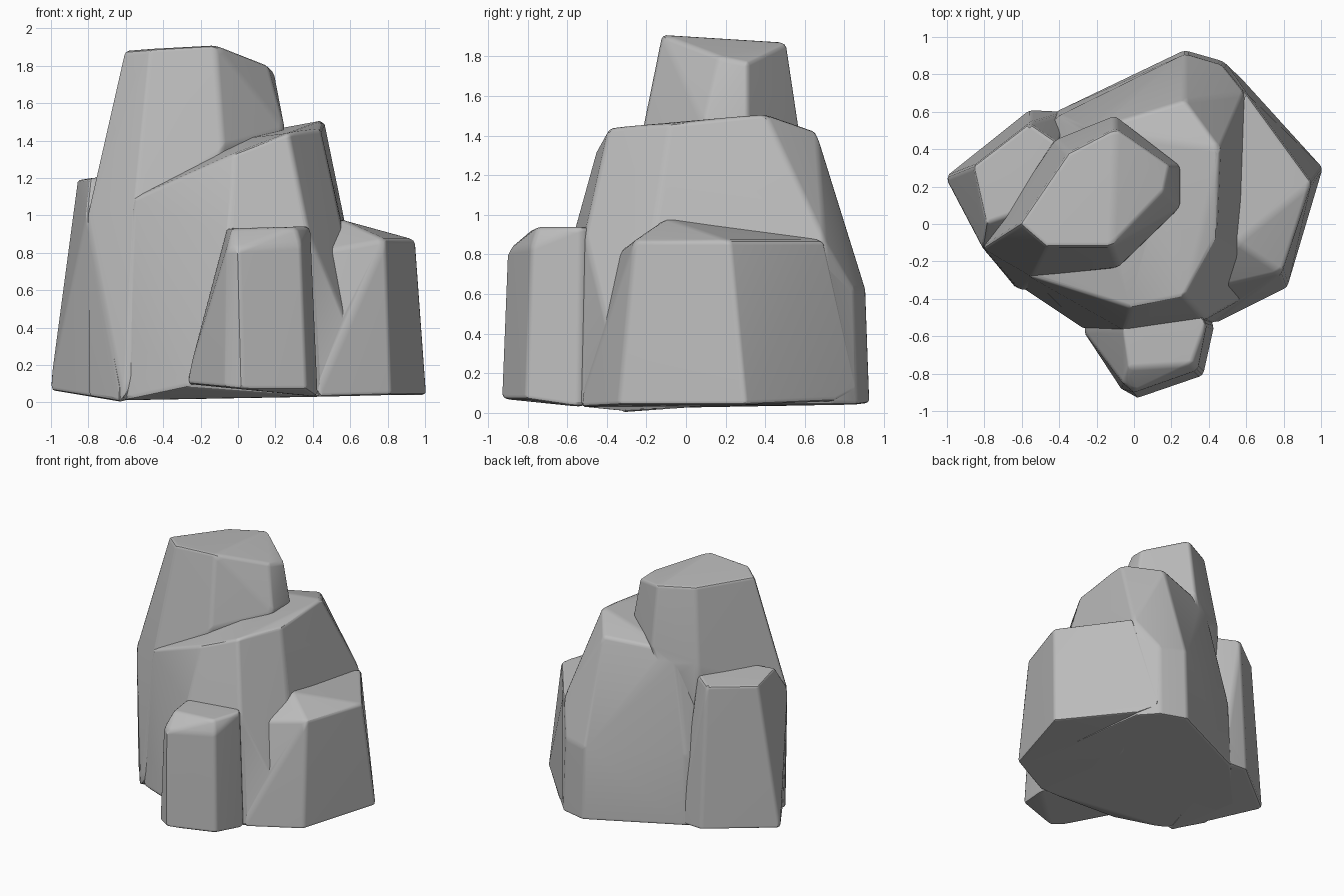
import bpy
import bmesh

cube = bpy.data.objects.get("Cube")
if cube:
    bpy.data.objects.remove(cube, do_unlink=True)

stone = bpy.data.materials.new("grey stone")
stone.use_nodes = True
GREY = (0.5, 0.5, 0.5, 1)
stone.diffuse_color = GREY
stone.node_tree.nodes["Principled BSDF"].inputs["Base Color"].default_value = GREY


def boulder(name, points, bevel=0.022):
    """Faceted chunk: hull of its corners with softened edges."""
    bm = bmesh.new()
    for p in points:
        bm.verts.new(p)
    hull = bmesh.ops.convex_hull(bm, input=bm.verts[:])
    loose = [v for v in bm.verts if not v.link_faces]
    bmesh.ops.delete(bm, geom=loose, context='VERTS')
    bmesh.ops.dissolve_limit(bm, angle_limit=0.1, verts=bm.verts[:], edges=bm.edges[:])
    bmesh.ops.recalc_face_normals(bm, faces=bm.faces[:])
    mesh = bpy.data.meshes.new(name)
    bm.to_mesh(mesh)
    bm.free()
    mesh.materials.append(stone)
    ob = bpy.data.objects.new(name, mesh)
    bpy.context.collection.objects.link(ob)
    mod = ob.modifiers.new("soft edges", 'BEVEL')
    mod.width = bevel
    mod.segments = 2
    mod.limit_method = 'ANGLE'
    mod.angle_limit = 0.2
    return ob


# Broad middle mass with the sloping shoulder
body = boulder("rock_body", [
    (-.6, -.34, .01), (-.27, -.56, .08), (.42, -.53, .03), (.75, -.3, .04),
    (.6, .74, .04), (.48, .87, .04), (.27, .93, .05), (-.42, .6, .06), (-.8, .2, .05),
    (-.05, -.57, .9), (.38, -.51, .9), (.57, -.1, .97), (.59, .7, .87),
    (.27, .91, .62), (.47, .85, .62), (-.4, .58, .62),
    (-.56, -.28, 1.09), (-.02, -.45, 1.33), (.27, -.39, 1.44), (.44, -.08, 1.46),
    (.46, .4, 1.51), (.27, .66, 1.42), (-.25, .5, 1.38), (-.6, .1, 1.1)])

# Tall peak, with its front left flank running down to the ground
peak = boulder("rock_peak", [
    (-.61, .0, 1.88), (-.47, -.12, 1.89), (-.12, -.12, 1.91), (.16, .17, 1.8),
    (.19, .31, 1.77), (-.1, .51, 1.87), (-.35, .38, 1.87),
    (.25, .09, 1.46), (.25, .31, 1.46), (-.1, .58, 1.4), (-.42, .45, 1.3),
    (-.08, -.23, 1.37), (-.55, -.28, 1.08), (-.81, -.13, 1.0),
    (-.61, -.36, 0), (-.8, -.12, .03), (-.5, .4, .1)])

# Left ledge
left = boulder("left_ledge", [
    (-1.01, .25, .065), (-.62, -.36, .0), (-.81, -.13, 1.0), (-.56, .61, .07), (-.35, .6, .07),
    (-.86, .31, 1.19), (-.79, .0, 1.2), (-.56, .54, 1.19), (-.4, .43, 1.21), (-.5, .1, 1.22)])

# Right ledge
right = boulder("right_ledge", [
    (.42, -.54, .03), (.82, -.34, .04), (1.01, .3, .04), (.6, .76, .06), (.48, .87, .12),
    (.3, .2, .03), (.57, -.31, .8), (.79, -.26, .87), (.95, .22, .87), (.6, .7, .87),
    (.55, -.1, .98), (.3, .2, .98), (.4, -.35, .8)])

# Front ledge
front = boulder("front_ledge", [
    (-.28, -.56, .1), (-.07, -.88, .08), (.02, -.93, .07), (.37, -.81, .07), (.43, -.54, .03),
    (-.06, -.56, .93), (.39, -.53, .94), (.31, -.75, .94), (-.03, -.77, .93),
    (-.06, -.85, .82), (.0, -.9, .82), (.34, -.78, .84), (.1, -.2, .94), (.1, -.2, .1)])

# Fuse the chunks into one rock
for piece in (peak, left, right, front):
    mod = body.modifiers.new("fuse", 'BOOLEAN')
    mod.operation = 'UNION'
    mod.solver = 'EXACT'
    mod.object = piece
bpy.context.view_layer.update()
graph = bpy.context.evaluated_depsgraph_get()
fused = bpy.data.meshes.new_from_object(body.evaluated_get(graph))
body.modifiers.clear()
body.data = fused
for piece in (peak, left, right, front):
    bpy.data.objects.remove(piece, do_unlink=True)
body.name = "rock"

bpy.ops.object.select_all(action='DESELECT')
body.select_set(True)
bpy.context.view_layer.objects.active = body
bpy.ops.object.shade_smooth_by_angle(angle=0.5)
normals = body.modifiers.new("flat facets", 'WEIGHTED_NORMAL')
normals.keep_sharp = True
